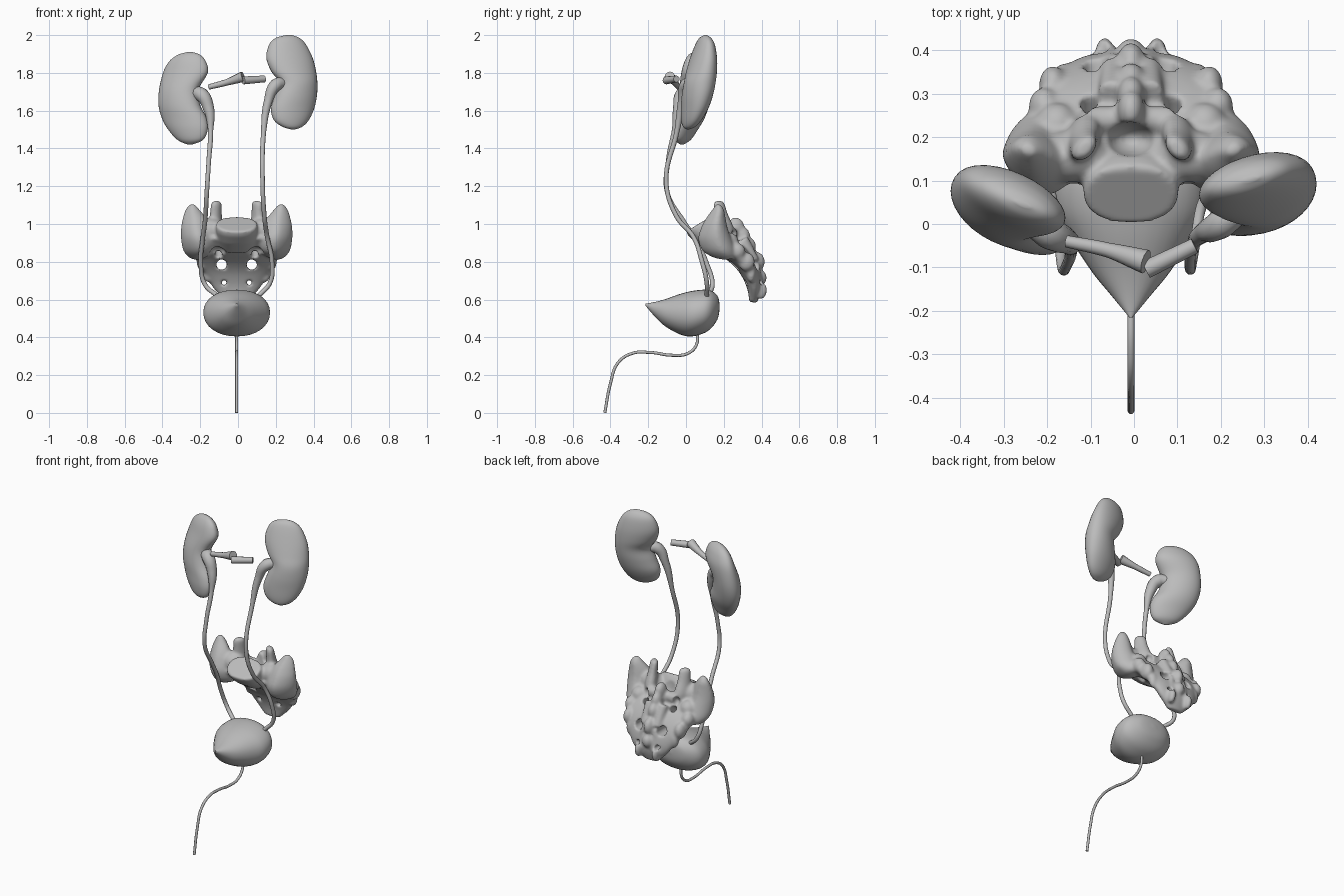
import bpy, bmesh, math
from mathutils import Vector, Matrix

if bpy.data.objects.get("Cube"):
    bpy.data.objects.remove(bpy.data.objects["Cube"], do_unlink=True)

grey = bpy.data.materials.new("plain grey")
grey.use_nodes = True
grey.diffuse_color = (0.5, 0.5, 0.5, 1)
grey.node_tree.nodes["Principled BSDF"].inputs["Base Color"].default_value = (0.5, 0.5, 0.5, 1)
MID = -0.007  # plane of symmetry


def spline(rows, steps=5):
    """Smooth interpolation through rows of numbers."""
    out = []
    for i in range(len(rows) - 1):
        quad = [rows[max(0, min(len(rows) - 1, i + k))] for k in (-1, 0, 1, 2)]
        for s in range(steps):
            t = s / steps
            out.append([0.5 * (2 * b + (c - a) * t + (2 * a - 5 * b + 4 * c - d) * t * t
                               + (3 * b - a - 3 * c + d) * t ** 3)
                        for a, b, c, d in zip(*quad)])
    return out + [list(rows[-1])]


def loft(bm, sections, n=32, power=1.0):
    """Skin rounded sections given as (centre, half axis u, half axis v)."""
    def bow(v):
        return math.copysign(abs(v) ** power, v)
    rings = []
    for c, u, v in sections:
        angles = [2 * math.pi * i / n for i in range(n)]
        rings.append([bm.verts.new(c + u * bow(math.cos(a)) + v * bow(math.sin(a))) for a in angles])
    for low, high in zip(rings, rings[1:]):
        for i in range(n):
            j = (i + 1) % n
            bm.faces.new((low[i], low[j], high[j], high[i]))
    bm.faces.new(rings[0])
    bm.faces.new(rings[-1])


def upright(bm, rows, side, lean=0.0, power=1.0):
    """Loft from rows of height, inner edge, outer edge, depth centre, half depth."""
    sections = []
    for z, inner, outer, y, depth in spline(rows):
        half = (outer - inner) / 2
        sections.append((Vector((side * (inner + outer) / 2, y, z)),
                         Vector((side * half, lean * half, 0)), Vector((0, depth, 0))))
    loft(bm, sections, power=power)


def ball(bm, centre, size):
    m = Matrix.Translation(centre) @ Matrix.Diagonal((*size, 1))
    bmesh.ops.create_uvsphere(bm, u_segments=20, v_segments=12, radius=1, matrix=m)


def rod(bm, start, end, r):
    start, end = Vector(start), Vector(end)
    d = end - start
    m = Matrix.Translation((start + end) / 2) @ d.to_track_quat('Z', 'Y').to_matrix().to_4x4()
    bmesh.ops.create_cone(bm, cap_ends=True, segments=24, radius1=r, radius2=r, depth=d.length, matrix=m)


def finish(bm, name, angle=60):
    bmesh.ops.recalc_face_normals(bm, faces=bm.faces)
    mesh = bpy.data.meshes.new(name)
    bm.to_mesh(mesh)
    bm.free()
    obj = bpy.data.objects.new(name, mesh)
    bpy.context.collection.objects.link(obj)
    mesh.materials.append(grey)
    shade(obj, angle)
    return obj


def shade(obj, angle=60):
    bpy.ops.object.select_all(action='DESELECT')
    obj.select_set(True)
    bpy.context.view_layer.objects.active = obj
    if obj.type == 'CURVE':
        bpy.ops.object.convert(target='MESH')
    bpy.ops.object.shade_smooth_by_angle(angle=math.radians(angle))


def tube(name, points):
    """Round tube through points of x, y, z, radius."""
    curve = bpy.data.curves.new(name, 'CURVE')
    curve.dimensions = '3D'
    curve.bevel_depth = 1
    curve.bevel_resolution = 4
    curve.resolution_u = 8
    curve.use_fill_caps = True
    path = curve.splines.new('BEZIER')
    path.bezier_points.add(len(points) - 1)
    for p, (x, y, z, r) in zip(path.bezier_points, points):
        p.co = (x, y, z)
        p.radius = r
        p.handle_left_type = p.handle_right_type = 'AUTO'
    curve.materials.append(grey)
    obj = bpy.data.objects.new(name, curve)
    bpy.context.collection.objects.link(obj)
    shade(obj)


# Kidneys
left_rows = [(2.0, .255, .285, .103, .005), (1.985, .20, .325, .102, .028), (1.95, .165, .36, .101, .047),
             (1.88, .15, .395, .093, .066), (1.81, .175, .413, .083, .077), (1.75, .215, .42, .073, .081),
             (1.68, .195, .418, .06, .079), (1.61, .175, .403, .045, .068), (1.55, .19, .375, .028, .05),
             (1.515, .235, .34, .017, .03), (1.5, .285, .30, .01, .005)]
right_rows = [(1.91, .24, .27, .045, .005), (1.895, .20, .32, .048, .028), (1.86, .17, .365, .052, .05),
              (1.80, .16, .397, .054, .068), (1.71, .21, .418, .048, .079), (1.63, .20, .421, .034, .08),
              (1.56, .165, .403, .016, .072), (1.50, .16, .37, -.004, .057), (1.445, .185, .32, -.018, .036),
              (1.42, .245, .265, -.022, .005)]
for name, rows, side, lean in (("left_kidney", left_rows, 1, .22), ("right_kidney", right_rows, -1, .34)):
    bm = bmesh.new()
    upright(bm, rows, side, lean)
    finish(bm, name)

# Ureters, widening into the kidneys
tube("left_ureter", [(.25, .04, 1.745, .03), (.20, .0, 1.735, .034), (.16, -.02, 1.65, .023),
                     (.135, -.05, 1.48, .013), (.13, -.105, 1.23, .012), (.14, -.05, 1.04, .012),
                     (.155, .04, .93, .012), (.18, .085, .80, .012), (.17, .11, .69, .012),
                     (.11, .11, .62, .012)])
tube("right_ureter", [(-.25, .02, 1.69, .032), (-.195, -.02, 1.685, .038), (-.155, -.04, 1.61, .029),
                      (-.145, -.06, 1.50, .014), (-.155, -.095, 1.33, .012), (-.165, -.10, 1.17, .012),
                      (-.175, -.01, 1.01, .012), (-.187, .05, .92, .012), (-.197, .11, .79, .012),
                      (-.175, .14, .68, .012), (-.11, .115, .62, .012)])

# Cut blood vessels between the kidneys
tube("right_vessel", [(-.155, -.04, 1.725, .014), (-.06, -.06, 1.75, .017), (.027, -.087, 1.78, .028)])
tube("left_vessel", [(.028, -.105, 1.76, .021), (.14, -.05, 1.768, .018)])

# Bladder: rows of depth, half width, bottom, top
bm = bmesh.new()
rows = [(-.215, .004, .568, .578), (-.165, .045, .51, .587), (-.11, .09, .458, .602), (-.03, .142, .415, .63),
        (.03, .172, .405, .645), (.09, .175, .42, .652), (.13, .155, .445, .648), (.16, .11, .483, .628),
        (.173, .065, .515, .605), (.178, .01, .555, .568)]
loft(bm, [(Vector((MID, y, (a + b) / 2)), Vector((w, 0, 0)), Vector((0, 0, (b - a) / 2)))
          for y, w, a, b in spline(rows)], power=0.94)
finish(bm, "bladder")

# Urethra
tube("urethra", [(MID, y, z, .008) for y, z in
                 ((.06, .43), (.055, .36), (.01, .315), (-.07, .305), (-.19, .32), (-.285, .315),
                  (-.36, .265), (-.40, .155), (-.43, .0))])

# Sacrum: curved tapering plate
bm = bmesh.new()
rows = spline([(.11, .955, .19, .05), (.19, .90, .205, .062), (.265, .845, .228, .058), (.32, .78, .20, .052),
               (.352, .71, .155, .045), (.362, .65, .115, .036), (.355, .585, .05, .02)])
sections = []
for i, (y, z, w, t) in enumerate(rows):
    a, b = rows[max(i - 1, 0)], rows[min(i + 1, len(rows) - 1)]
    normal = Vector((0, a[1] - b[1], b[0] - a[0])).normalized()
    sections.append((Vector((0, y, z)), Vector((w, 0, 0)), normal * t))
loft(bm, sections, power=0.92)

# Sacrum: top vertebral body with a flat end
slope = Vector((0, .85, .52))
loft(bm, [(Vector((0, y, z)), Vector((w, 0, 0)), slope * t) for y, z, w, t in
          ((.066, 1.0, .108, .078), (.083, .975, .11, .08), (.12, .93, .105, .07), (.18, .87, .10, .05))],
     power=0.85)

# Sacrum: broad wings, joint processes and low knobs
wing = [(1.105, .22, .25, .17, .012), (1.075, .195, .272, .17, .032), (1.03, .16, .286, .158, .052),
        (.98, .14, .295, .15, .07), (.92, .12, .295, .153, .088), (.86, .12, .283, .175, .088),
        (.825, .16, .255, .20, .06), (.812, .20, .23, .21, .02)]
process = [(1.122, .095, .117, .175, .012), (1.11, .08, .135, .175, .026), (1.05, .078, .142, .185, .036),
           (.98, .07, .15, .20, .05), (.92, .07, .15, .20, .05)]
for s in (-1, 1):
    upright(bm, wing, s, lean=0.15, power=1.25)
    upright(bm, process, s, lean=-0.4)
    ball(bm, (s * .14, .155, .965), (.09, .06, .065))
    ball(bm, (s * .17, .23, .90), (.05, .05, .055))
    ball(bm, (s * .20, .27, .855), (.036, .045, .045))
    ball(bm, (s * .18, .32, .80), (.032, .045, .05))
    ball(bm, (s * .15, .345, .74), (.03, .025, .05))
    ball(bm, (s * .06, .395, .65), (.022, .035, .05))
    rod(bm, (s * .045, .30, .92), (s * .04, .36, .80), .03)
    rod(bm, (s * .04, .365, .79), (s * .045, .385, .66), .024)

# Sacrum: crest along the back
for y, z, r in ((.262, .98, .048), (.295, .935, .045), (.33, .88, .042), (.373, .80, .045), (.395, .715, .033)):
    ball(bm, (0, y, z), (.032, r, r + .008))
rod(bm, (-.1, .24, .95), (.1, .24, .95), .032)
sacrum = finish(bm, "sacrum")

# Holes and nerve canal cut through the sacrum
bm = bmesh.new()
for s in (-1, 1):
    rod(bm, (s * .078, .1, .785), (s * .082, .6, .785), .028)
    rod(bm, (s * .065, .1, .69), (s * .068, .6, .69), .014)
    rod(bm, (s * .095, .15, .80), (s * .098, .37, .97), .02)
    ball(bm, (s * .10, .15, .85), (.042, .04, .032))
    ball(bm, (s * .105, .26, .94), (.02, .03, .03))
ball(bm, (0, .195, 1.01), (.06, .04, .1))
cutter = finish(bm, "hole_cutter")
cutter.hide_render = True

blend = sacrum.modifiers.new("blend", 'REMESH')
blend.voxel_size = .008
cut = sacrum.modifiers.new("holes", 'BOOLEAN')
cut.object, cut.solver, cut.use_self = cutter, 'EXACT', True
even = sacrum.modifiers.new("even", 'REMESH')
even.voxel_size = .007
soft = sacrum.modifiers.new("soft", 'SMOOTH')
soft.factor, soft.iterations = .5, 6
bpy.context.view_layer.update()
result = bpy.data.meshes.new_from_object(sacrum.evaluated_get(bpy.context.evaluated_depsgraph_get()))
sacrum.modifiers.clear()
sacrum.data = result
sacrum.location.x = MID
result.materials.clear()
result.materials.append(grey)
bpy.data.objects.remove(cutter, do_unlink=True)
shade(sacrum, 80)
